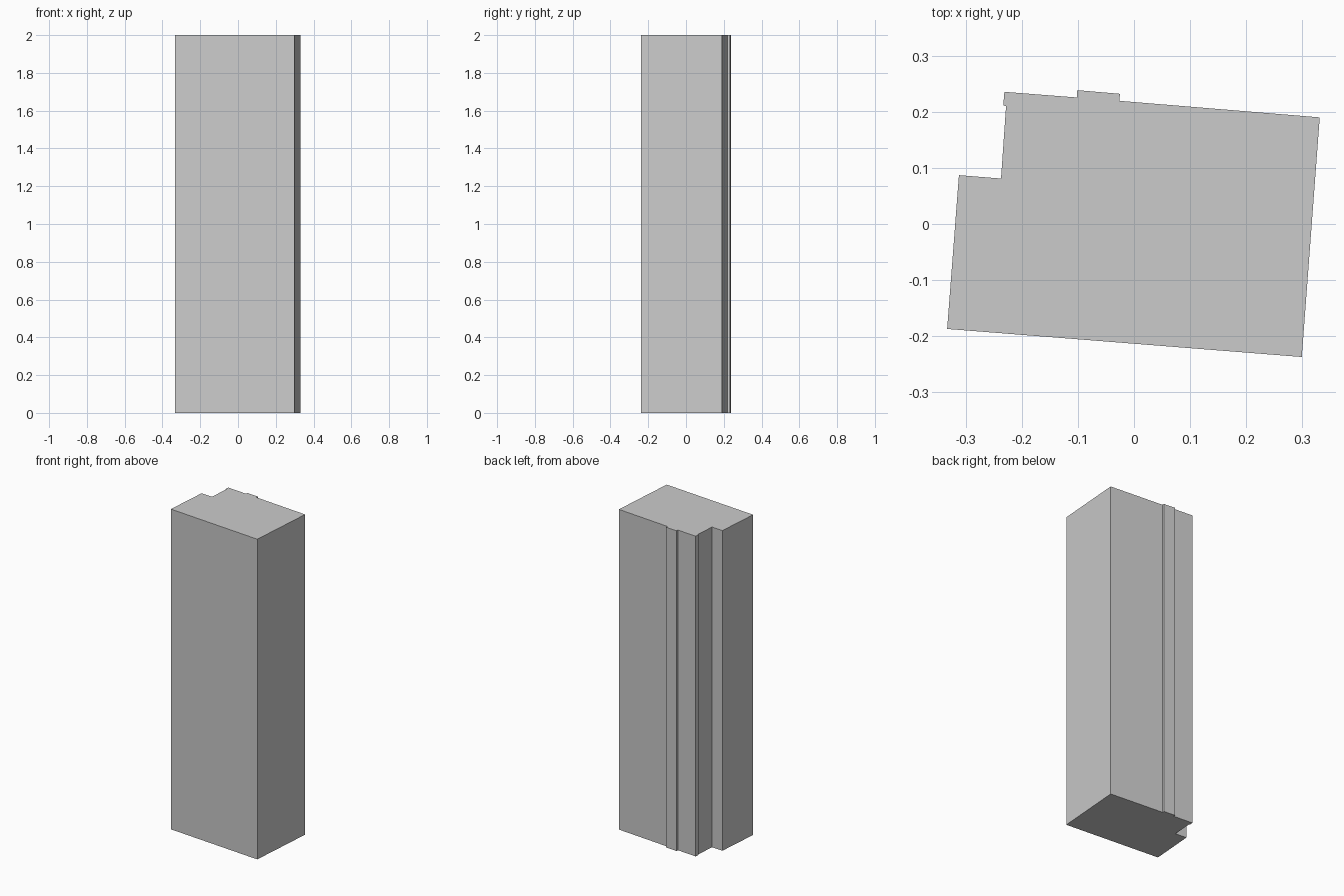
import bpy, bmesh

if "Cube" in bpy.data.objects:
    bpy.data.objects.remove(bpy.data.objects["Cube"])

HEIGHT = 2.0

# Floor plan outline, counter-clockwise seen from above
plan = [
    (-0.333, -0.187), (0.299, -0.237), (0.331, 0.190),       # front and right walls
    (-0.026, 0.2195), (-0.025, 0.232),                       # shallow back pilaster
    (-0.101, 0.2385), (-0.102, 0.2255),
    (-0.231, 0.2355), (-0.233, 0.211), (-0.228, 0.2105),     # small corner lip
    (-0.237, 0.081), (-0.312, 0.087),                        # recessed back-left corner
]

# Tower block: the plan extruded straight up
bm = bmesh.new()
base = bm.faces.new([bm.verts.new((x, y, 0)) for x, y in plan])
top = bmesh.ops.extrude_face_region(bm, geom=[base], use_keep_orig=True)
bmesh.ops.translate(bm, vec=(0, 0, HEIGHT),
                    verts=[g for g in top["geom"] if isinstance(g, bmesh.types.BMVert)])
bmesh.ops.recalc_face_normals(bm, faces=bm.faces)

mesh = bpy.data.meshes.new("tower_block")
bm.to_mesh(mesh)
bm.free()
bpy.context.collection.objects.link(bpy.data.objects.new("tower_block", mesh))
